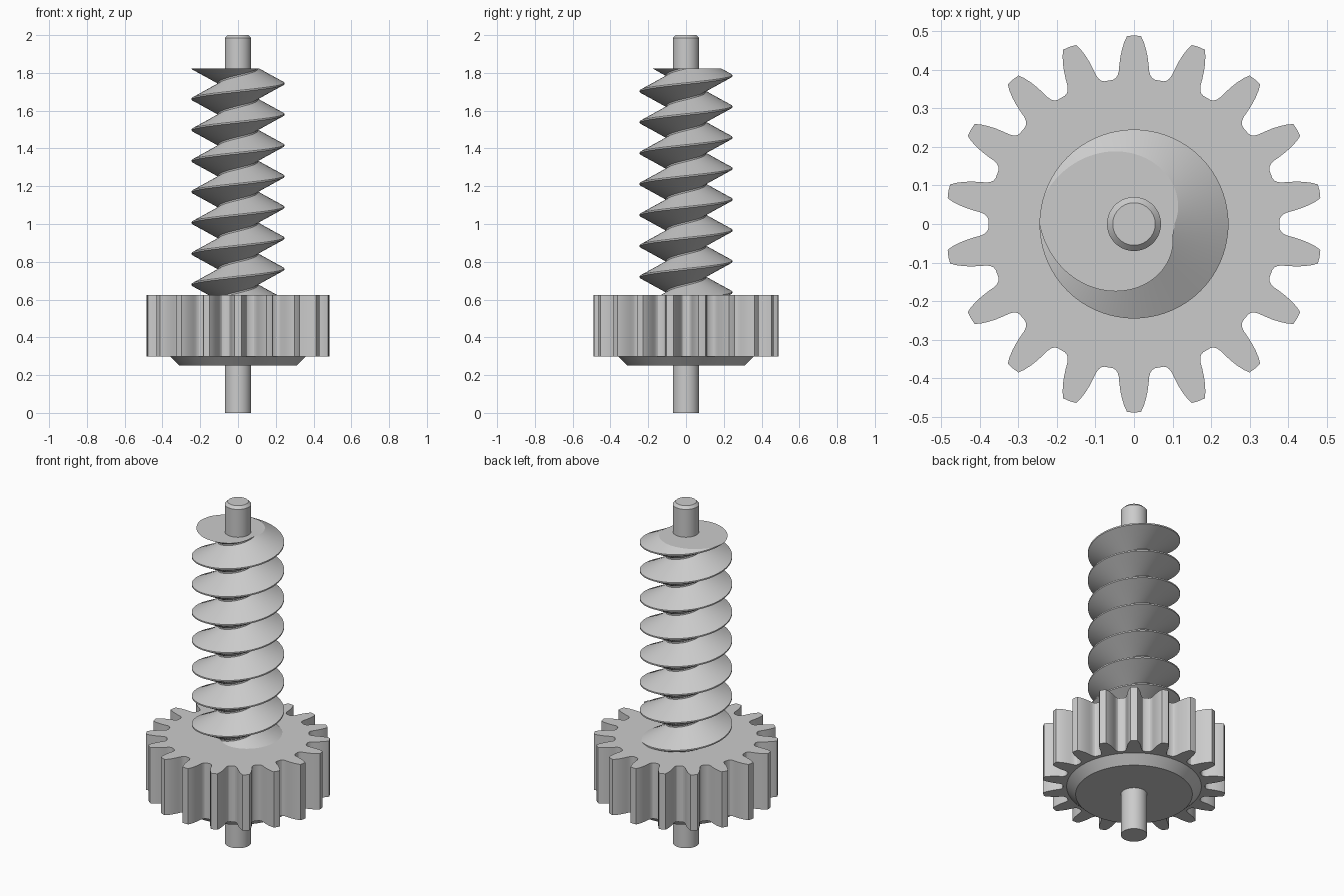
import bpy, bmesh
from math import pi, sin, cos, radians
from mathutils import Vector

cube = bpy.data.objects.get("Cube")
if cube:
    bpy.data.objects.remove(cube, do_unlink=True)

# Single material
grey = bpy.data.materials.new("plain_grey")
grey.use_nodes = True
colour = (0.6, 0.6, 0.6, 1)
grey.diffuse_color = colour
grey.node_tree.nodes["Principled BSDF"].inputs["Base Color"].default_value = colour


def finish(name, bm):
    bmesh.ops.recalc_face_normals(bm, faces=bm.faces)
    mesh = bpy.data.meshes.new(name)
    bm.to_mesh(mesh)
    bm.free()
    mesh.materials.append(grey)
    obj = bpy.data.objects.new(name, mesh)
    bpy.context.collection.objects.link(obj)
    bpy.ops.object.select_all(action="DESELECT")
    obj.select_set(True)
    bpy.context.view_layer.objects.active = obj
    bpy.ops.object.shade_smooth_by_angle(angle=radians(25))
    return obj


def turned(name, profile, sides=96):
    """Closed solid of revolution from (radius, height) points."""
    bm = bmesh.new()
    rings = [[bm.verts.new((r * cos(2 * pi * i / sides), r * sin(2 * pi * i / sides), z))
              for i in range(sides)] for r, z in profile]
    for a, b in zip(rings, rings[1:]):
        for i in range(sides):
            j = (i + 1) % sides
            bm.faces.new((a[i], a[j], b[j], b[i]))
    bm.faces.new(rings[0])
    bm.faces.new(rings[-1])
    return finish(name, bm)


# Shaft with chamfered top, and the bevelled hub under the gear
turned("shaft", [(0.07, 0), (0.07, 1.985), (0.055, 2.0)], 64)
turned("gear_hub", [(0.31, 0.25), (0.36, 0.30), (0.36, 0.32)])

# Spur gear: half a tooth as (radius, degrees from tooth centre), mirrored and repeated
TEETH = 18
half = [(0.488, 2.1), (0.474, 3.0), (0.455, 3.9), (0.435, 4.65), (0.415, 5.25),
        (0.398, 5.7), (0.388, 6.3), (0.381, 7.2), (0.378, 8.4)]
tooth = [(r, -a) for r, a in reversed(half)] + [(0.489, 0)] + half
bm = bmesh.new()
outline = []
for t in range(TEETH):
    for r, a in tooth:
        angle = pi / 2 + 2 * pi * t / TEETH + radians(a)
        outline.append(bm.verts.new((r * cos(angle), r * sin(angle), 0.298)))
base = bm.faces.new(outline)
top = bmesh.ops.extrude_face_region(bm, geom=[base], use_keep_orig=True)["geom"]
bmesh.ops.translate(bm, vec=(0, 0, 0.327),
                    verts=[v for v in top if isinstance(v, bmesh.types.BMVert)])
finish("spur_gear", bm)

# Worm: a V thread swept along a helix, trimmed flat at both ends
PITCH, STEPS, TURNS = 0.1638, 96, 12
OUTER, ROOT, FLAT = 0.245, 0.105, 0.004
thread = [(OUTER, -FLAT), (OUTER, FLAT), (ROOT, PITCH / 2 - FLAT),
          (ROOT, PITCH / 2 + FLAT), (OUTER, PITCH - FLAT)]
start = 1.662 - 9 * PITCH
bm = bmesh.new()
previous = None
for k in range(TURNS * STEPS + 1):
    angle = pi + 2 * pi * k / STEPS
    rise = start + PITCH * k / STEPS
    column = [bm.verts.new((r * cos(angle), r * sin(angle), rise + z)) for r, z in thread]
    if previous:
        for j in range(len(thread) - 1):
            bm.faces.new((previous[j], column[j], column[j + 1], previous[j + 1]))
    previous = column
bmesh.ops.remove_doubles(bm, verts=bm.verts, dist=0.0001)
for height, direction in ((0.5, -1), (1.822, 1)):
    cut = bmesh.ops.bisect_plane(
        bm, geom=bm.verts[:] + bm.edges[:] + bm.faces[:], dist=0.00001,
        plane_co=(0, 0, height), plane_no=Vector((0, 0, direction)), clear_outer=True)
    rim = [e for e in cut["geom_cut"] if isinstance(e, bmesh.types.BMEdge)]
    bmesh.ops.edgeloop_fill(bm, edges=rim)
finish("worm_thread", bm)
